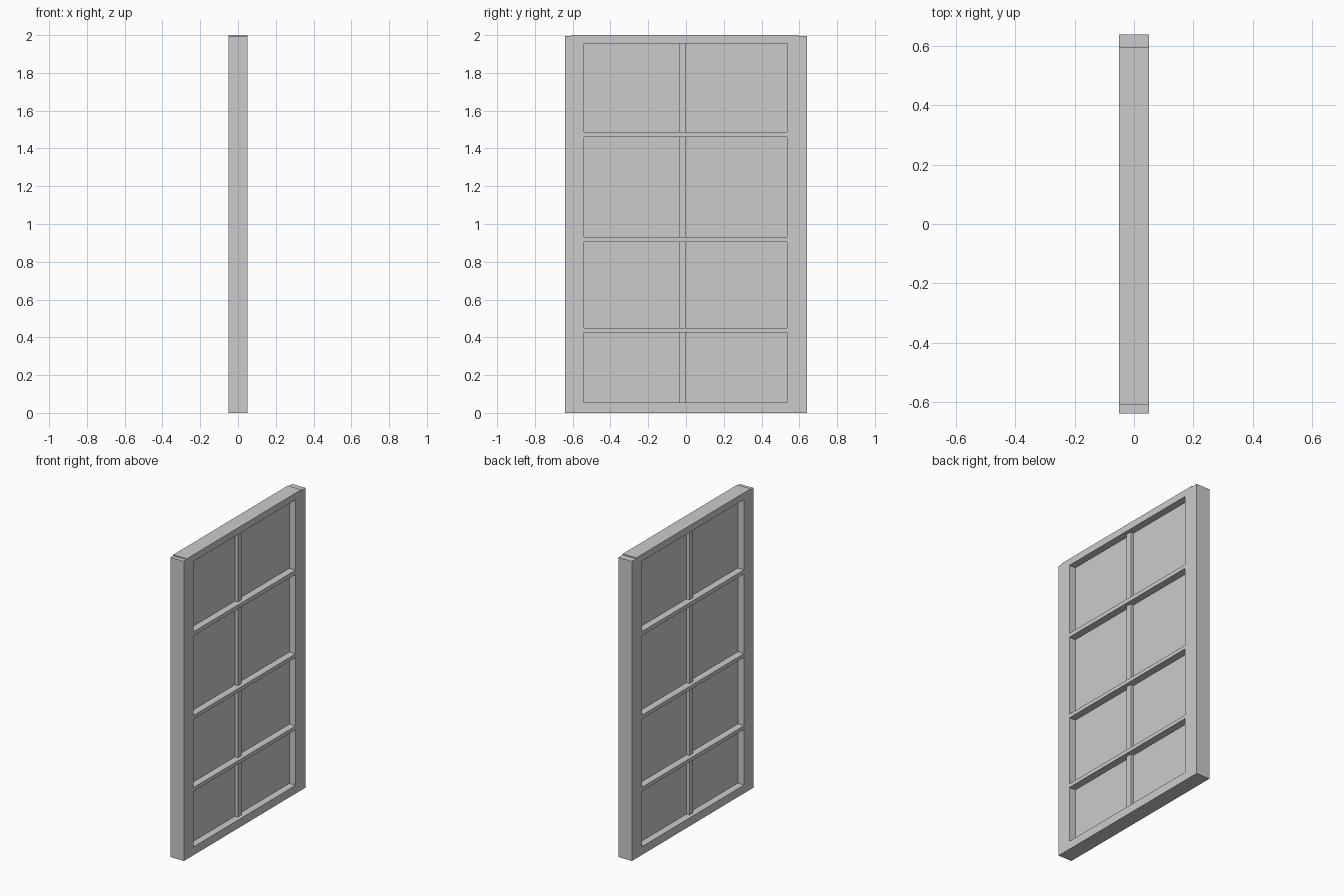
import bpy

if "Cube" in bpy.data.objects:
    bpy.data.objects.remove(bpy.data.objects["Cube"])

HALF_T = 0.05               # half thickness of the frame
Y_OUT = 0.64                # outer half width
Y0, Y1 = -0.54, 0.535       # opening in width
Z0, Z1 = 0.055, 1.955       # opening in height
STILE_TOP = 1.994


def box(name, half_x, y0, y1, z0, z1):
    """Box centred on x = 0, given by its y and z limits."""
    bpy.ops.mesh.primitive_cube_add(size=1, location=(0, (y0 + y1) / 2, (z0 + z1) / 2))
    ob = bpy.context.object
    ob.name = name
    ob.scale = (2 * half_x, y1 - y0, z1 - z0)
    bpy.ops.object.transform_apply(location=False, rotation=False, scale=True)
    return ob


# Outer frame
box("left_stile", HALF_T, -Y_OUT, Y0, 0, STILE_TOP)
box("right_stile", HALF_T, Y1, Y_OUT, 0, STILE_TOP)
box("bottom_rail", HALF_T, Y0, Y1, 0, Z0)
box("top_rail", HALF_T, Y0, Y1, Z1, STILE_TOP)

# Slightly raised strip along the top edge
box("top_strip", HALF_T, -0.61, 0.595, STILE_TOP, 2.0)

# Horizontal glazing bars, flush with the frame
bars = [(0.425, 0.45), (0.905, 0.93), (1.46, 1.487)]
for i, (a, b) in enumerate(bars):
    box(f"glazing_bar_{i + 1}", HALF_T, Y0, Y1, a, b)

# Panes and recessed mullion pieces between the bars
lows = [Z0] + [b for a, b in bars]
highs = [a for a, b in bars] + [Z1]
for i, (a, b) in enumerate(zip(lows, highs)):
    box(f"mullion_{i + 1}", 0.025, -0.038, 0.0, a, b)
    box(f"pane_left_{i + 1}", 0.003, Y0, -0.038, a, b)
    box(f"pane_right_{i + 1}", 0.003, 0.0, Y1, a, b)
